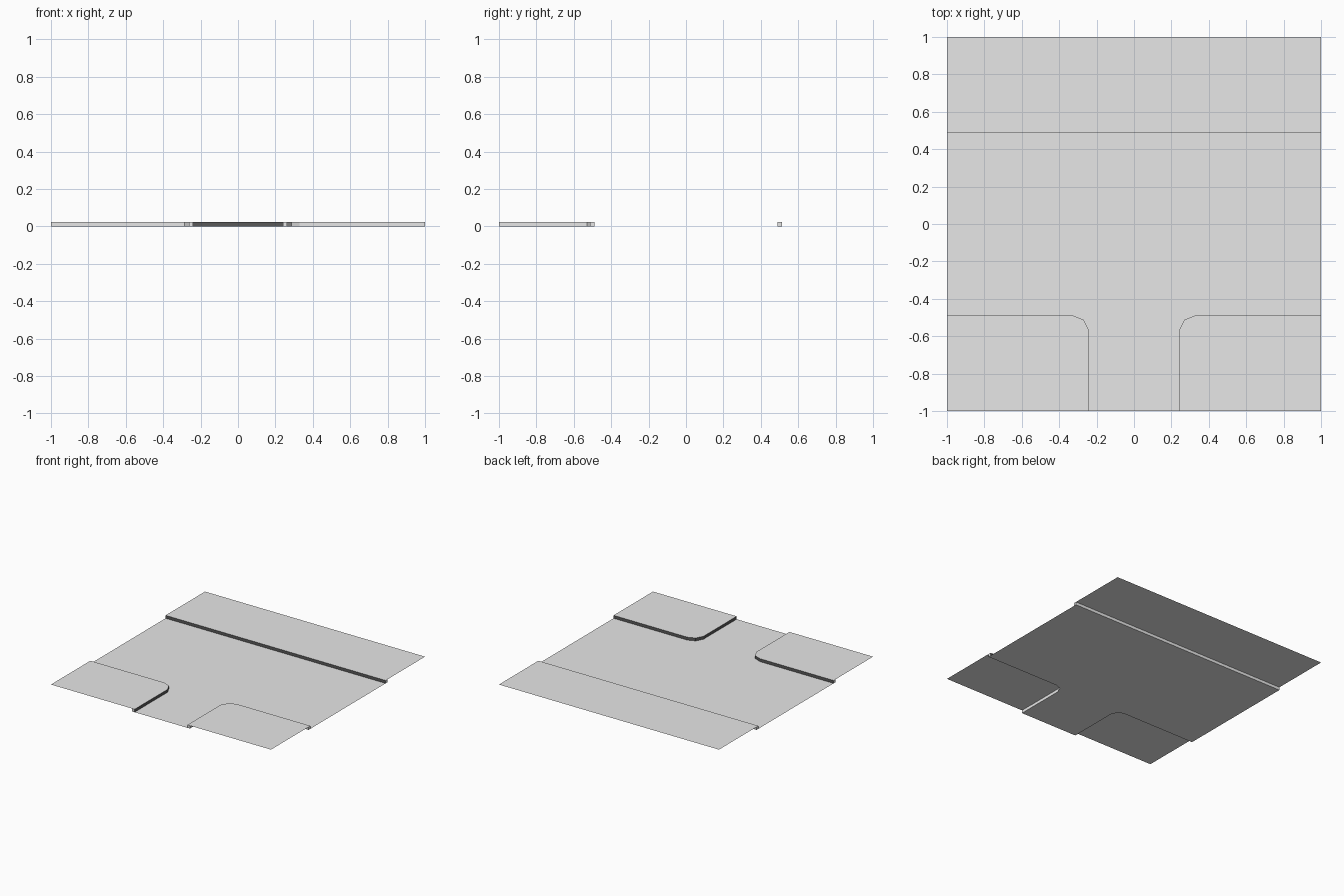
import bpy, bmesh

cube = bpy.data.objects.get("Cube")
if cube:
    bpy.data.objects.remove(cube, do_unlink=True)

H = 0.024  # kerb height


def material(name, value):
    mat = bpy.data.materials.new(name)
    mat.use_nodes = True
    colour = (value, value, value, 1)
    mat.diffuse_color = colour
    mat.node_tree.nodes["Principled BSDF"].inputs["Base Color"].default_value = colour
    return mat


paving = material("paving grey", 0.8)
pale = material("pale grey", 0.83)
dark = material("dark grey", 0.1)


def finish(name, bm, mats, mirror):
    mesh = bpy.data.meshes.new(name)
    bm.to_mesh(mesh)
    bm.free()
    for mat in mats:
        mesh.materials.append(mat)
    obj = bpy.data.objects.new(name, mesh)
    bpy.context.collection.objects.link(obj)
    if mirror:
        obj.modifiers.new("Mirror", "MIRROR")
    return obj


def sheet(name, outline, z, mat, mirror=False):
    """Flat upward-facing polygon."""
    bm = bmesh.new()
    face = bm.faces.new([bm.verts.new((x, y, z)) for x, y in outline])
    face.normal_update()
    if face.normal.z < 0:
        face.normal_flip()
    return finish(name, bm, [mat], mirror)


def kerb(name, road_side, walk_side, mirror=False):
    """Square strip between two matching paths, with a dark riser to the road."""
    bm = bmesh.new()
    rings = []
    for (rx, ry), (wx, wy) in zip(road_side, walk_side):
        corners = [(rx, ry, 0), (rx, ry, H), (wx, wy, H), (wx, wy, 0)]
        rings.append([bm.verts.new(c) for c in corners])
    for a, b in zip(rings, rings[1:]):
        for i in range(4):
            j = (i + 1) % 4
            face = bm.faces.new((a[i], a[j], b[j], b[i]))
            face.material_index = 1 if i == 0 else 0
    bm.faces.new(rings[0])
    bm.faces.new(rings[-1])
    bmesh.ops.recalc_face_normals(bm, faces=bm.faces)
    return finish(name, bm, [paving, dark], mirror)


# Kerb paths: the front corner runs from the side edge round to the front edge
front_road = [(1, -0.488), (0.33, -0.488), (0.27, -0.512), (0.24, -0.57), (0.24, -1)]
front_walk = [(1, -0.512), (0.33, -0.512), (0.285, -0.53), (0.262, -0.58), (0.262, -1)]
back_road = [(-1, 0.488), (1, 0.488)]
back_walk = [(-1, 0.512), (1, 0.512)]

kerb("front_kerb", front_road, front_walk, mirror=True)
kerb("back_kerb", back_road, back_walk)

# Raised pavements
sheet("front_pavement", front_walk + [(1, -1)], H, paving, mirror=True)
sheet("back_pavement", back_walk + [(1, 1), (-1, 1)], H, paving)

# Lower carriageway and side street
bend = front_road[:4]
mirrored_bend = [(-x, y) for x, y in reversed(bend)]
sheet("main_road", back_road + bend + mirrored_bend, 0, paving)
sheet("side_road", [(-0.24, -1), (0.24, -1), (0.24, -0.57), (-0.24, -0.57)], 0, pale)
